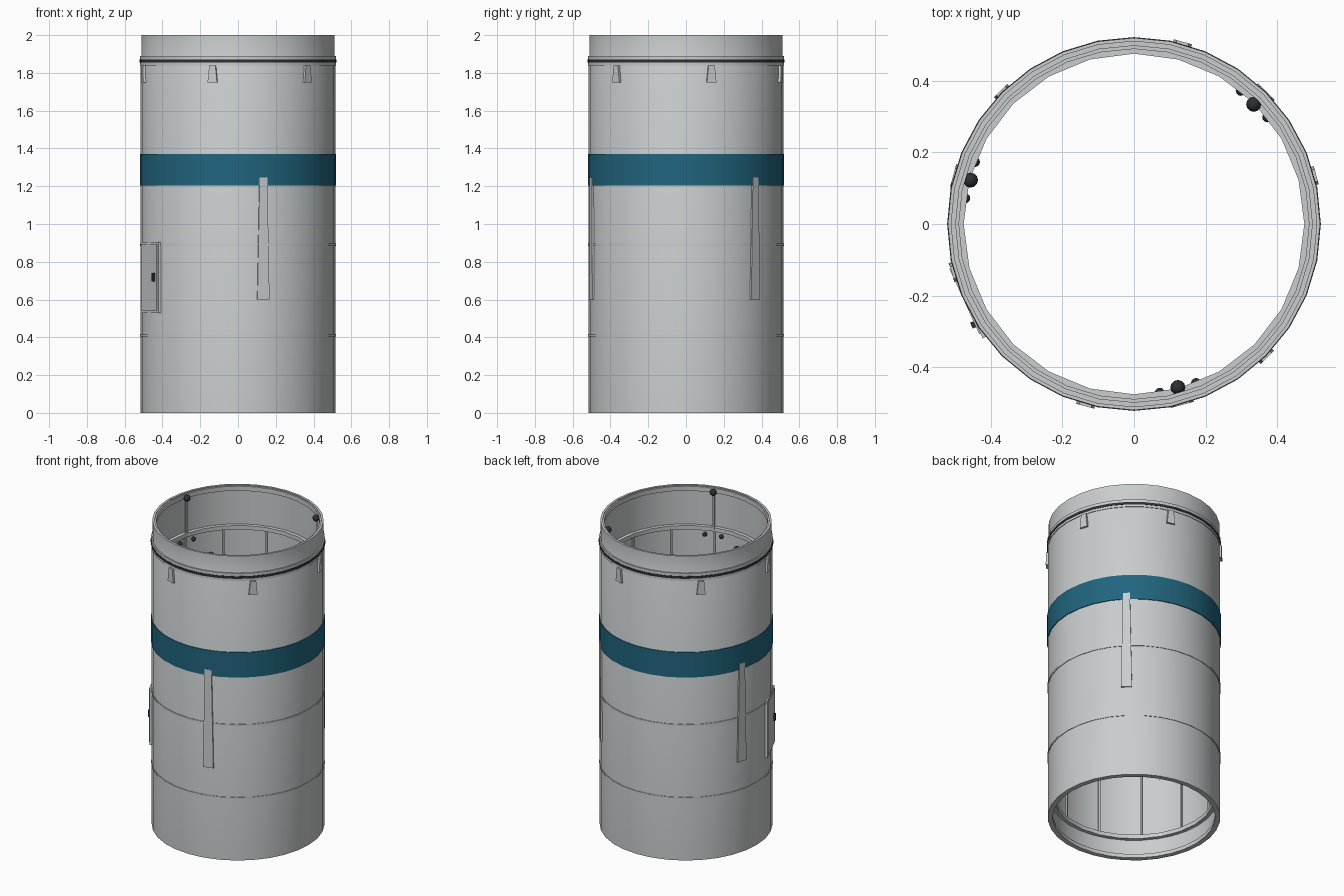
import bpy
import bmesh
from math import radians, sin, cos, pi
from mathutils import Matrix, Vector

cube = bpy.data.objects.get("Cube")
if cube:
    bpy.data.objects.remove(cube, do_unlink=True)


def material(name, rgb):
    mat = bpy.data.materials.new(name)
    mat.use_nodes = True
    mat.diffuse_color = (*rgb, 1)
    mat.node_tree.nodes["Principled BSDF"].inputs["Base Color"].default_value = (*rgb, 1)
    return mat


GREY = material("light grey paint", (0.58, 0.61, 0.61))
TEAL = material("teal paint", (0.015, 0.13, 0.21))
DARK = material("dark rubber", (0.025, 0.03, 0.035))


def finish(name, bm, mat, smooth=False):
    bmesh.ops.recalc_face_normals(bm, faces=bm.faces)
    mesh = bpy.data.meshes.new(name)
    bm.to_mesh(mesh)
    bm.free()
    mesh.materials.append(mat)
    obj = bpy.data.objects.new(name, mesh)
    bpy.context.collection.objects.link(obj)
    if smooth:
        bpy.ops.object.select_all(action="DESELECT")
        obj.select_set(True)
        bpy.context.view_layer.objects.active = obj
        bpy.ops.object.shade_smooth_by_angle(angle=radians(30))
    return obj


def lathe(name, profile, mat, sides=32):
    """Revolve a closed (radius, height) profile about z."""
    bm = bmesh.new()
    rings = []
    for i in range(sides):
        a = 2 * pi * i / sides
        rings.append([bm.verts.new((r * cos(a), r * sin(a), z)) for r, z in profile])
    n = len(profile)
    for i, ring in enumerate(rings):
        nxt = rings[(i + 1) % sides]
        for j in range(n):
            k = (j + 1) % n
            bm.faces.new((ring[j], nxt[j], nxt[k], ring[k]))
    return finish(name, bm, mat, True)


def hoop(name, inner, outer, z0, z1, mat, sides=32):
    return lathe(name, [(inner, z0), (outer, z0), (outer, z1), (inner, z1)], mat, sides)


def plate(name, angle, offset, r0, r1, z0, z1, w0, w1, mat):
    """Flat plate facing outward, with bottom width w0 and top width w1."""
    bm = bmesh.new()
    bmesh.ops.create_cube(bm, size=1)
    for v in bm.verts:
        low = v.co.z < 0
        v.co = Vector((r0 if v.co.x < 0 else r1,
                       offset + v.co.y * (w0 if low else w1),
                       z0 if low else z1))
    bm.transform(Matrix.Rotation(radians(angle), 4, "Z"))
    return finish(name, bm, mat)


def ball(name, angle, radius, z, size):
    bm = bmesh.new()
    bmesh.ops.create_uvsphere(bm, u_segments=12, v_segments=8, radius=size)
    a = radians(angle)
    bm.transform(Matrix.Translation((radius * cos(a), radius * sin(a), z)))
    return finish(name, bm, DARK, True)


# Main tube with a slightly narrower collar at the top
lathe("tube_wall", [(0.497, 0), (0.515, 0), (0.515, 1.86), (0.511, 1.87),
                    (0.511, 2), (0.497, 2)], GREY)

# Outer bands and ridges
hoop("teal_band", 0.505, 0.52, 1.205, 1.37, TEAL)
hoop("lower_seam_ring", 0.505, 0.519, 1.84, 1.855, GREY)
hoop("dark_seal", 0.505, 0.521, 1.855, 1.871, DARK)
hoop("upper_seam_ring", 0.505, 0.519, 1.871, 1.89, GREY)
for z in (0.41, 0.89):
    hoop("seam_ridge", 0.505, 0.5185, z - 0.006, z + 0.006, GREY)

# Inner flanges and stiffening rings
hoop("bottom_flange", 0.484, 0.505, 0.0, 0.025, GREY)
hoop("top_flange", 0.488, 0.505, 1.965, 1.995, GREY)
for z in (0.14, 1.73):
    hoop("inner_ring", 0.475, 0.505, z - 0.013, z + 0.013, GREY, 24)

# Inner stringers between the rings
for i in range(12):
    plate("stringer", 15 + 30 * i, 0, 0.485, 0.5, 0.14, 1.73, 0.012, 0.012, GREY)

# Small tapered latches under the seam
for i in range(6):
    plate("latch", 15 + 60 * i, 0, 0.505, 0.526, 1.75, 1.838, 0.052, 0.034, GREY)

# Long tapered covers, and the pushers inside behind them
for angle in (45, 165, 285):
    plate("long_cover", angle, 0, 0.505, 0.522, 0.6, 1.245, 0.066, 0.042, GREY)
    plate("pusher_rod", angle, 0, 0.472, 0.484, 1.73, 1.97, 0.014, 0.014, GREY)
    ball("pusher_head", angle, 0.472, 1.975, 0.021)
    for side in (-6.3, 6.3):
        ball("pusher_foot", angle + side, 0.476, 1.69, 0.014)

# Flat access door with a raised panel and a handle
DOOR = 204.5
plate("door_frame", DOOR, 0, 0.49, 0.516, 0.53, 0.905, 0.23, 0.23, GREY)
plate("door_panel", DOOR, 0, 0.5, 0.52, 0.542, 0.893, 0.2, 0.2, GREY)
plate("door_handle", DOOR, 0.07, 0.51, 0.53, 0.695, 0.74, 0.018, 0.018, DARK)
